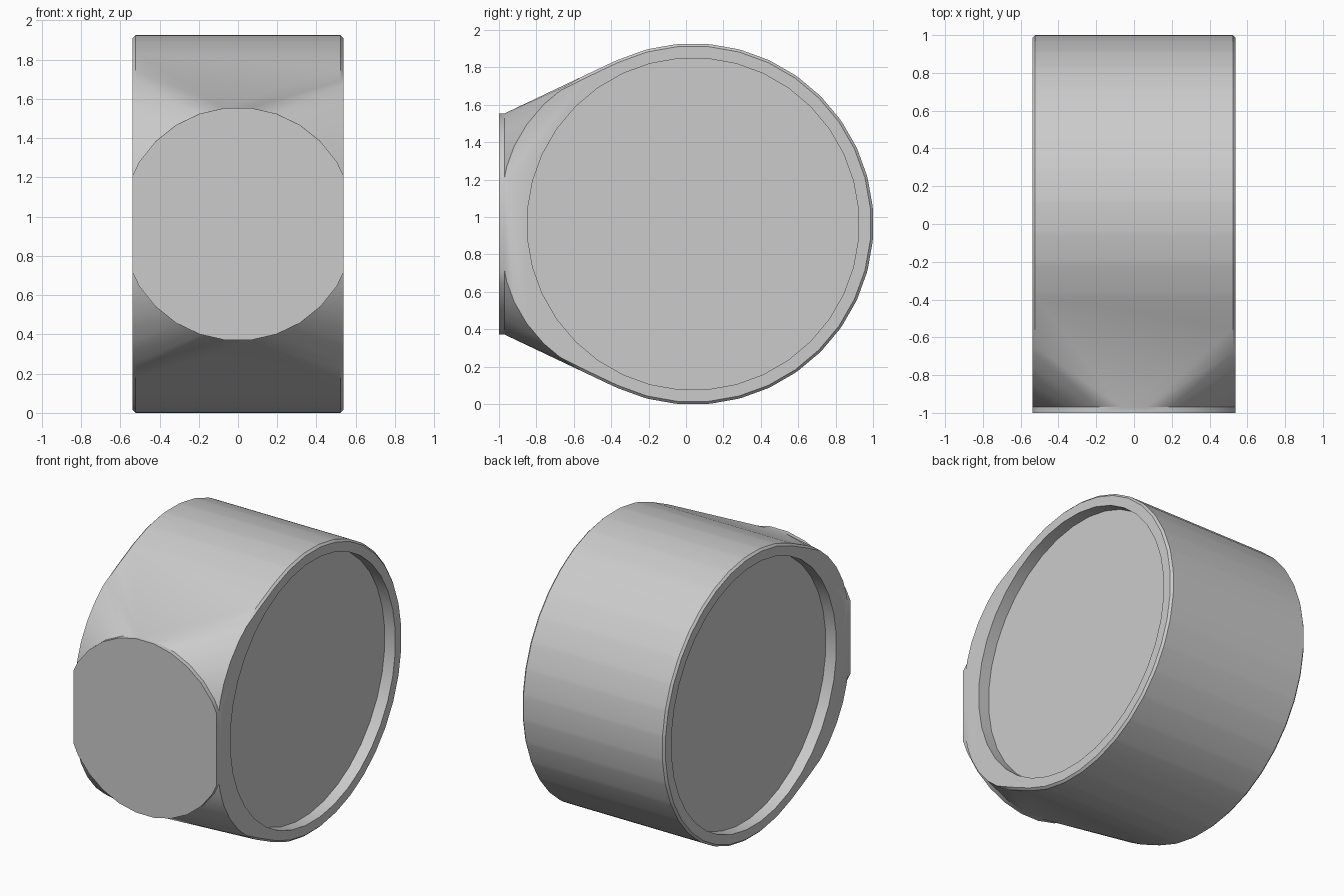
import bpy, bmesh, math
from mathutils import Vector, Matrix

cube = bpy.data.objects.get("Cube")
if cube:
    bpy.data.objects.remove(cube, do_unlink=True)

HALF = 0.537                       # half width of the drum
AXIS = Vector((0, 0.0375, 0.9625)) # centre of the drum
RADIUS, RECESS_RADIUS, RECESS_DEPTH = 0.966, 0.888, 0.08
NECK_RADIUS, NECK_Y, FRONT_Y = 0.595, -0.97, -1.0
FLARE = 0.72                       # width the flanks are lofted to before trimming

grey = bpy.data.materials.new("plain grey")
grey.use_nodes = True
colour = (0.6, 0.6, 0.6, 1)
grey.diffuse_color = colour
grey.node_tree.nodes["Principled BSDF"].inputs["Base Color"].default_value = colour


def ring(bm, count, radius, place):
    """Circle of points with a flat side on top."""
    for i in range(count):
        a = math.tau * (i + 0.5) / count
        bm.verts.new(place(radius * math.sin(a), radius * math.cos(a)))


def to_object(bm, name):
    mesh = bpy.data.meshes.new(name)
    bmesh.ops.recalc_face_normals(bm, faces=bm.faces[:])
    bm.to_mesh(mesh)
    bm.free()
    ob = bpy.data.objects.new(name, mesh)
    bpy.context.collection.objects.link(ob)
    mesh.materials.append(grey)
    return ob


# Drum lofted to the round neck
bm = bmesh.new()
for x in (-FLARE, FLARE):
    ring(bm, 36, RADIUS, lambda u, v: AXIS + Vector((x, u, v)))
ring(bm, 28, NECK_RADIUS, lambda u, v: Vector((u, NECK_Y, AXIS.z + v)))
bmesh.ops.convex_hull(bm, input=bm.verts[:])
bmesh.ops.dissolve_limit(bm, angle_limit=0.002, verts=bm.verts[:], edges=bm.edges[:])

# Short straight lip on the neck
bm.normal_update()
front = min(bm.faces, key=lambda f: f.normal.y)
lip = bmesh.ops.extrude_face_region(bm, geom=[front])["geom"]
bmesh.ops.translate(bm, vec=(0, FRONT_Y - NECK_Y, 0),
                    verts=[g for g in lip if isinstance(g, bmesh.types.BMVert)])
if front.is_valid:
    bmesh.ops.delete(bm, geom=[front], context="FACES_ONLY")

# Trim both sides flat and cap them
for side in (-1, 1):
    cut = bmesh.ops.bisect_plane(bm, geom=bm.verts[:] + bm.edges[:] + bm.faces[:],
                                 plane_co=(side * HALF, 0, 0), plane_no=(side, 0, 0),
                                 clear_outer=True)["geom_cut"]
    edges = [g for g in cut if isinstance(g, bmesh.types.BMEdge)]
    bmesh.ops.contextual_create(bm, geom=edges)

# Small chamfer round the drum rims, ending where the neck begins
rims = [e for e in bm.edges
        if all(abs(abs(v.co.x) - HALF) < 1e-4 for v in e.verts)
        and sum(v.co.y for v in e.verts) / 2 > -0.6]
bmesh.ops.bevel(bm, geom=rims, offset=0.014, segments=1, affect="EDGES")
body = to_object(bm, "drum_body")

# Shallow round recess in each side
for side in (-1, 1):
    bm = bmesh.new()
    turn = Matrix.Rotation(math.pi / 2, 4, "Y")
    spot = Matrix.Translation(AXIS + Vector((side * HALF, 0, 0)))
    bmesh.ops.create_cone(bm, cap_ends=True, segments=36, radius1=RECESS_RADIUS,
                          radius2=RECESS_RADIUS, depth=2 * RECESS_DEPTH,
                          matrix=spot @ turn @ Matrix.Rotation(math.pi / 36, 4, "Z"))
    cutter = to_object(bm, "recess_cutter")
    cutter.hide_render = True
    mod = body.modifiers.new("recess", "BOOLEAN")
    mod.operation, mod.solver, mod.object = "DIFFERENCE", "EXACT", cutter
    bpy.context.view_layer.objects.active = body
    bpy.ops.object.modifier_apply(modifier=mod.name)
    bpy.data.objects.remove(cutter, do_unlink=True)

# Smooth shading with crisp rims
bpy.ops.object.select_all(action="DESELECT")
body.select_set(True)
bpy.context.view_layer.objects.active = body
bpy.ops.object.shade_smooth_by_angle(angle=math.radians(30))
